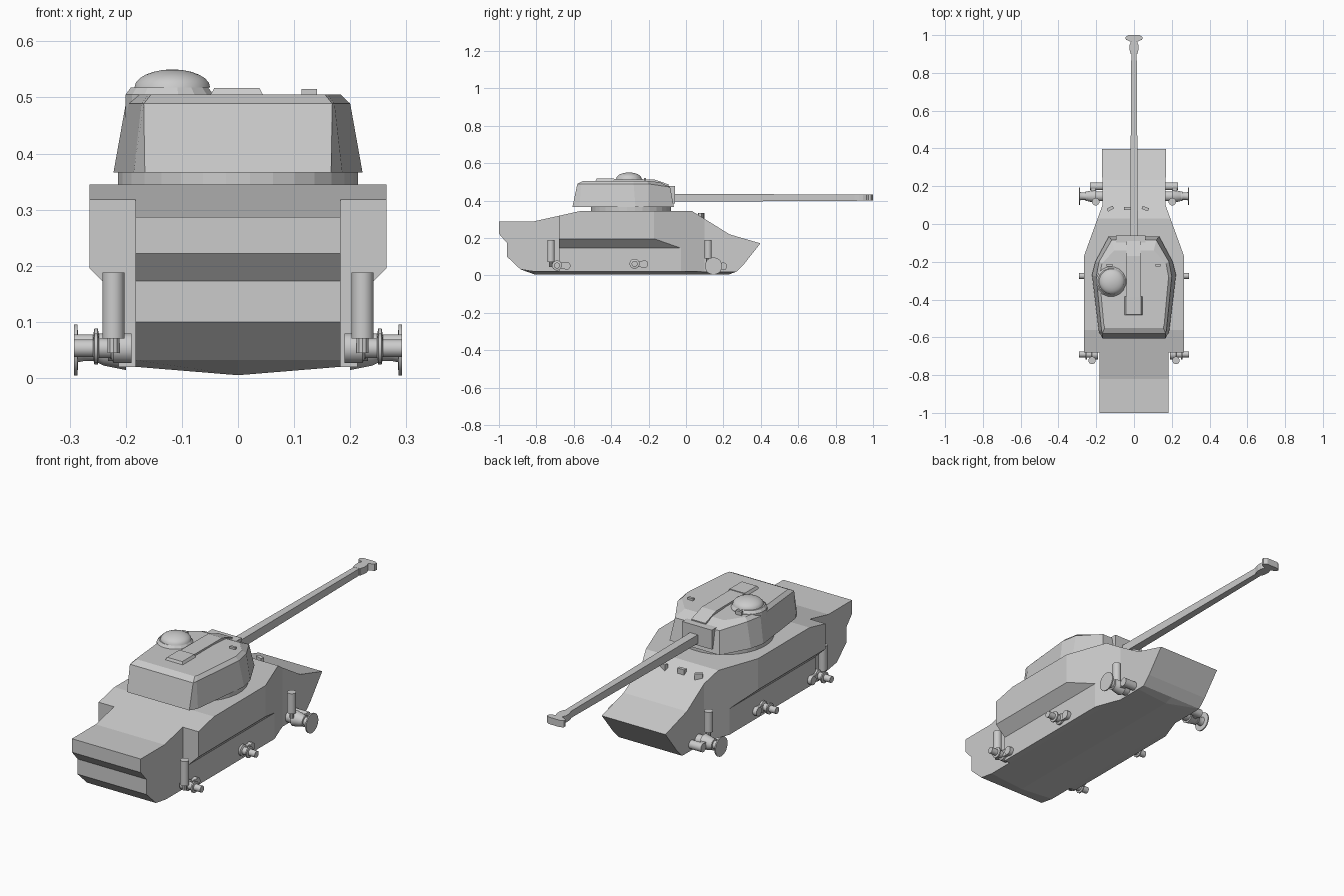
import bpy, bmesh, math
from mathutils import Vector

if "Cube" in bpy.data.objects:
    bpy.data.objects.remove(bpy.data.objects["Cube"])


def make(name, bm):
    bmesh.ops.recalc_face_normals(bm, faces=bm.faces)
    me = bpy.data.meshes.new(name)
    bm.to_mesh(me)
    bm.free()
    ob = bpy.data.objects.new(name, me)
    bpy.context.collection.objects.link(ob)
    return ob


def loft(name, rings):
    bm = bmesh.new()
    vs = [[bm.verts.new(p) for p in r] for r in rings]
    n = len(rings[0])
    for a, b in zip(vs, vs[1:]):
        for i in range(n):
            j = (i + 1) % n
            bm.faces.new((a[i], a[j], b[j], b[i]))
    bm.faces.new(vs[0])
    bm.faces.new(vs[-1])
    return make(name, bm)


def mirrored(half):
    return half + [(-x, y) for x, y in reversed(half)]


def prism_z(name, pts, z0, z1):
    return loft(name, [[(x, y, z) for x, y in pts] for z in (z0, z1)])


def box(name, x, y, z, rot=0):
    ob = prism_z(name, [(x[0], y[0]), (x[1], y[0]), (x[1], y[1]), (x[0], y[1])], *z)
    if rot:
        c = Vector((sum(x) / 2, sum(y) / 2, 0))
        for v in ob.data.vertices:
            v.co -= c
        ob.location = c
        ob.rotation_euler.z = rot
    return ob


def lathe(name, centre, axis, profile, sides):
    # profile: (radius, position along axis)
    rings = []
    for r, t in profile:
        ring = []
        for i in range(sides):
            a = 2 * math.pi * (i + 0.5) / sides
            u, v = r * math.cos(a), r * math.sin(a)
            ring.append((t, centre[0] + u, centre[1] + v) if axis == 'X'
                        else (centre[0] + u, centre[1] + v, t))
        rings.append(ring)
    return loft(name, rings)


def boolean(ob, cutter, op):
    m = ob.modifiers.new(op.title(), 'BOOLEAN')
    m.operation, m.object, m.solver = op, cutter, 'EXACT'
    bpy.context.view_layer.objects.active = ob
    bpy.ops.object.modifier_apply(modifier=m.name)
    bpy.data.objects.remove(cutter)


def smooth(ob):
    bpy.ops.object.select_all(action='DESELECT')
    ob.select_set(True)
    bpy.context.view_layer.objects.active = ob
    bpy.ops.object.shade_smooth_by_angle(angle=math.radians(35))


# Hull: side profile with a shallow keel, trimmed by its plan outline
upper = [(.27, .02), (.31, .06), (.398, .171), (.233, .219), (.03, .345), (-.56, .345),
         (-.82, .287), (-1, .287), (-1, .222), (-.957, .173), (-.957, .1), (-.885, .032)]
rings = []
for x in (-.3, -.183, 0, .183, .3):
    dip = 0 if x else -.015
    prof = upper + [(-.81, .02 + dip), (.23, .02 + dip)]
    rings.append([(x, y, z) for y, z in prof])
hull = loft('hull', rings)
plan = mirrored([(.183, -1.1), (.183, -.68), (.265, -.68), (.265, -.17), (.167, .1), (.17, .5)])
boolean(hull, prism_z('plan_cutter', plan, -.2, .6), 'INTERSECT')
for s in (-1, 1):
    sec = [(.213, .145), (.4, .327), (.4, -.1), (.213, -.1)]
    cut = loft('undercut_cutter', [[(s * x, y, z) for x, z in sec] for y in (-.9, .3)])
    boolean(hull, cut, 'DIFFERENCE')

# Periscopes on the sloping front deck
for x, r in ((-.125, .5), (-.035, 0), (.06, -.35)):
    box('periscope', (x - .018, x + .018), (.073, .09), (.29, .333), r)

# Turret ring and faceted turret body
lathe('turret_ring', (0, -.295), 'Z', [(.215, .34), (.215, .372)], 32)
base = mirrored([(.166, -.607), (.186, -.57), (.222, -.27), (.205, -.2), (.133, -.065)])
mid = mirrored([(.168, -.581), (.172, -.56), (.2, -.28), (.185, -.2), (.118, -.085)])
roof = mirrored([(.155, -.55), (.16, -.53), (.183, -.28), (.17, -.21), (.105, -.14)])
body = [[(x, y, .366) for x, y in base],
        [(x, y, .489 if y < -.15 else .472) for x, y in mid],
        [(x, y, .505 if y < -.15 else .498) for x, y in roof]]
loft('turret', body)

# Raised roof channel, rear vent and small roof fittings
loft('roof_channel', [[(-.04, y, .48), (.035, y, .48), (.035, y, z), (-.04, y, z)]
                      for y, z in ((-.39, .514), (-.17, .513), (-.09, .485))])
loft('roof_vent', [[(-.055, -.487, .495), (.05, -.487, .495), (.05, -.385, .495), (-.055, -.385, .495)],
                   [(-.042, -.478, .517), (.038, -.478, .517), (.038, -.385, .517), (-.042, -.385, .517)]])
box('roof_sight', (.113, .141), (-.225, -.213), (.49, .515))
box('cupola_sight', (-.145, -.115), (-.225, -.213), (.49, .52))

# Commander's cupola
lathe('cupola_base', (-.122, -.305), 'Z', [(.08, .4), (.08, .505), (.07, .518)], 16)
dome = [(.068 * math.cos(a), .518 + .032 * math.sin(a))
        for a in (i * math.pi / 12 for i in range(6))]
smooth(lathe('cupola_dome', (-.117, -.305), 'Z', dome + [(.004, .55)], 24))

# Gun mantlet, barrel and muzzle brake
box('mantlet', (-.095, .062), (-.12, -.06), (.385, .478))
loft('gun_barrel', [[(-w, y, .415 - h), (w, y, .415 - h), (w, y, .415 + h), (-w, y, .415 + h)]
                    for y, w, h in ((-.1, .021, .021), (.2, .019, .02), (.95, .014, .016))])
brake = mirrored([(.018, .9), (.024, .925), (.024, .945), (.017, .965), (.043, .976),
                  (.045, .99), (.03, 1.0)])
prism_z('muzzle_brake', brake, .399, .432)


# Running gear mounts, same on both sides
def side_lathe(name, s, centre, profile, sides=12):
    smooth(lathe(name, centre, 'X', [(r, s * x) for r, x in profile], sides))


for s in (-1, 1):
    for y, x, z in ((-.722, .222, .07), (.118, .203, .09)):
        smooth(lathe('shock_absorber', (s * x, y), 'Z', [(.02, z), (.02, .188)], 12))
        smooth(lathe('shock_rod', (s * x, y), 'Z', [(.011, z - .025), (.011, z)], 10))
    for y, z, inner in ((-.69, .053, .19), (-.275, .062, .2), (.147, .05, .15)):
        # hub with flange and axle stub
        side_lathe('hub', s, (y, z), [(.027, inner), (.027, .222), (.018, .226),
                                      (.018, .248), (.027, .25), (.027, .256), (.016, .258),
                                      (.016, .292)])
        # swing arm boss beside the hub
        side_lathe('arm_boss', s, (y + .052, z - .002), [(.021, inner), (.021, .232)])
        arm = [(y, z - .016), (y + .05, z - .02), (y + .05, z + .016), (y, z + .014)]
        loft('swing_arm', [[(s * x, a, b) for a, b in arm] for x in (.205, .228)])
    # front idler with flared axle and outer disc
    side_lathe('idler_wheel', s, (.147, .05), [(.036, .2), (.028, .24), (.02, .255), (.02, .275),
                                               (.022, .285), (.046, .286), (.046, .292)], 24)
